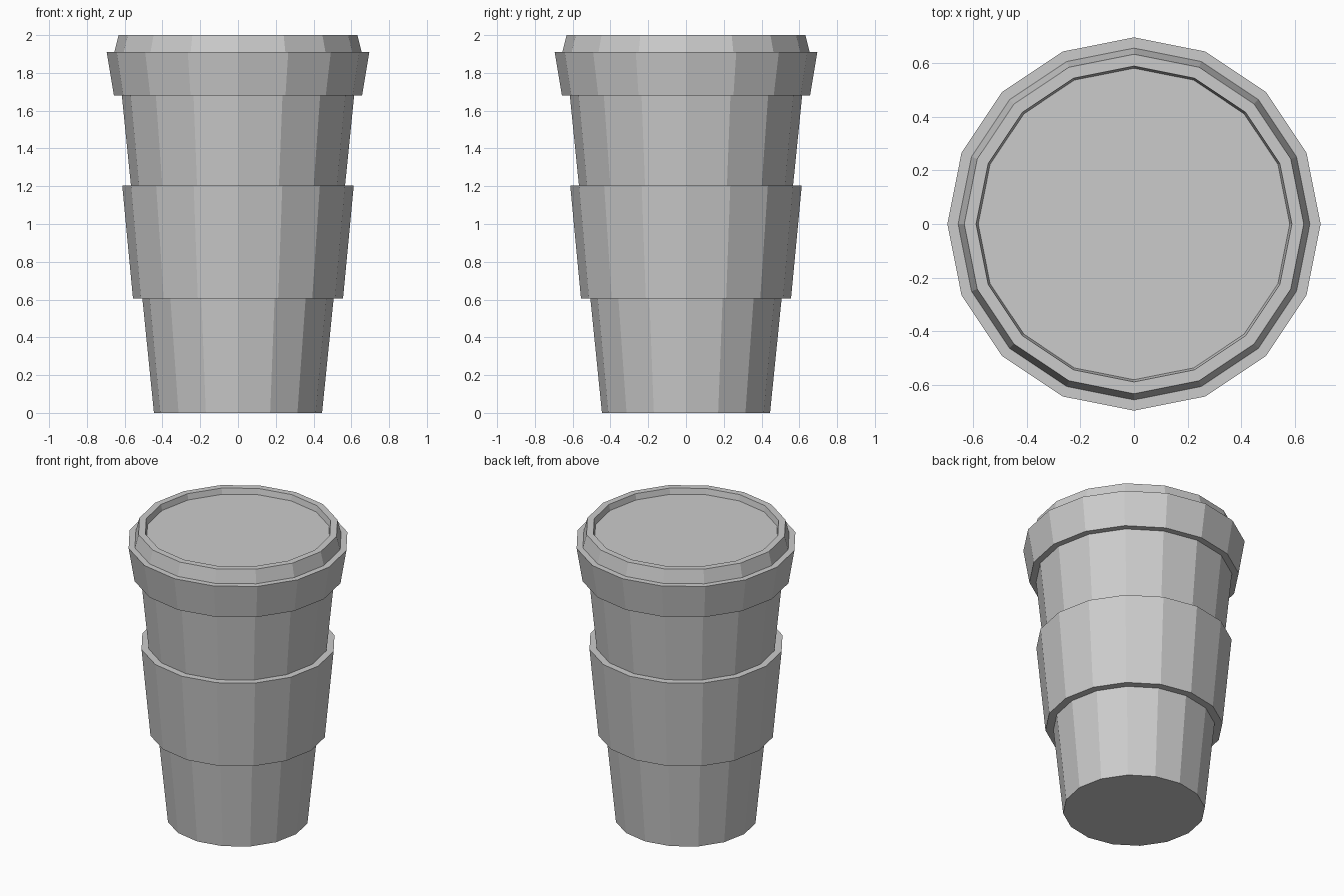
import bpy, bmesh
from math import cos, sin, tau

if "Cube" in bpy.data.objects:
    bpy.data.objects.remove(bpy.data.objects["Cube"])

SIDES = 16


def lathe(name, profile, cap_first=False, cap_last=False):
    """Spin an (r, z) profile, bottom-outside first, into a faceted shell."""
    bm = bmesh.new()
    rings = [[bm.verts.new((r * cos(tau * i / SIDES), r * sin(tau * i / SIDES), z))
              for i in range(SIDES)] for r, z in profile]
    for low, high in zip(rings, rings[1:]):
        for i in range(SIDES):
            j = (i + 1) % SIDES
            bm.faces.new((low[i], low[j], high[j], high[i]))
    if cap_first:
        bm.faces.new(rings[0][::-1])
    if cap_last:
        bm.faces.new(rings[-1])
    mesh = bpy.data.meshes.new(name)
    bm.to_mesh(mesh)
    bm.free()
    obj = bpy.data.objects.new(name, mesh)
    bpy.context.collection.objects.link(obj)
    return obj


# Tapered cup with a closed base
lathe("cup_body", [(0.445, 0), (0.615, 1.68)], cap_first=True)

# Sleeve band, with ledges meeting the cup wall
lathe("sleeve", [(0.506, 0.605), (0.556, 0.605), (0.613, 1.205), (0.567, 1.205)])

# Lid: flared skirt, stepped raised rim and recessed top
lathe("lid", [(0.615, 1.68), (0.657, 1.68), (0.695, 1.91), (0.655, 1.91),
              (0.632, 2.0), (0.588, 2.0), (0.58, 1.96)], cap_last=True)
